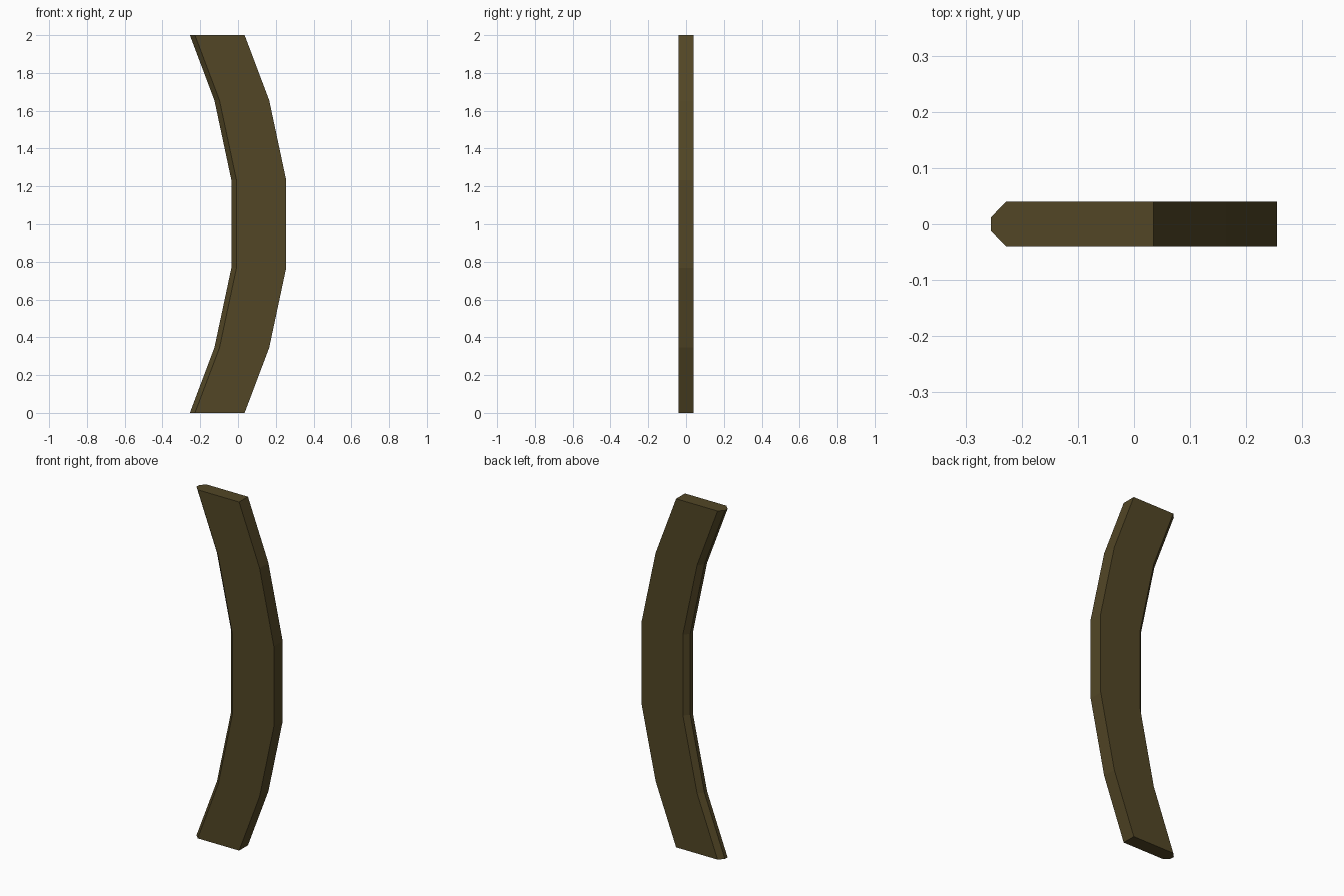
import bpy, bmesh

if "Cube" in bpy.data.objects:
    bpy.data.objects.remove(bpy.data.objects["Cube"])

# Single flat colour
mat = bpy.data.materials.new("dark olive brown")
mat.diffuse_color = (0.085, 0.062, 0.019, 1)
mat.use_nodes = True
mat.node_tree.nodes["Principled BSDF"].inputs["Base Color"].default_value = mat.diffuse_color

# Cross-section (x from the inner edge, y): chamfered inner edge, square outer edge
SECTION = [(0, -0.012), (0.027, -0.04), (0.29, -0.04),
           (0.29, 0.04), (0.027, 0.04), (0, 0.012)]

# Inner edge of the curve (x, z), upper half mirrored from the lower half
lower = [(-0.255, 0.0), (-0.125, 0.345), (-0.035, 0.768)]
PATH = lower + [(x, 2.0 - z) for x, z in reversed(lower)]

# Curved bar: section swept up the path, always horizontal
bm = bmesh.new()
rings = [[bm.verts.new((px + x, y, pz)) for x, y in SECTION] for px, pz in PATH]
n = len(SECTION)
for a, b in zip(rings, rings[1:]):
    for i in range(n):
        j = (i + 1) % n
        bm.faces.new((a[i], a[j], b[j], b[i]))
bm.faces.new(rings[0][::-1])
bm.faces.new(rings[-1])
bmesh.ops.recalc_face_normals(bm, faces=bm.faces)

mesh = bpy.data.meshes.new("curved_bar")
bm.to_mesh(mesh)
bm.free()
mesh.materials.append(mat)
bar = bpy.data.objects.new("curved_bar", mesh)
bpy.context.collection.objects.link(bar)
